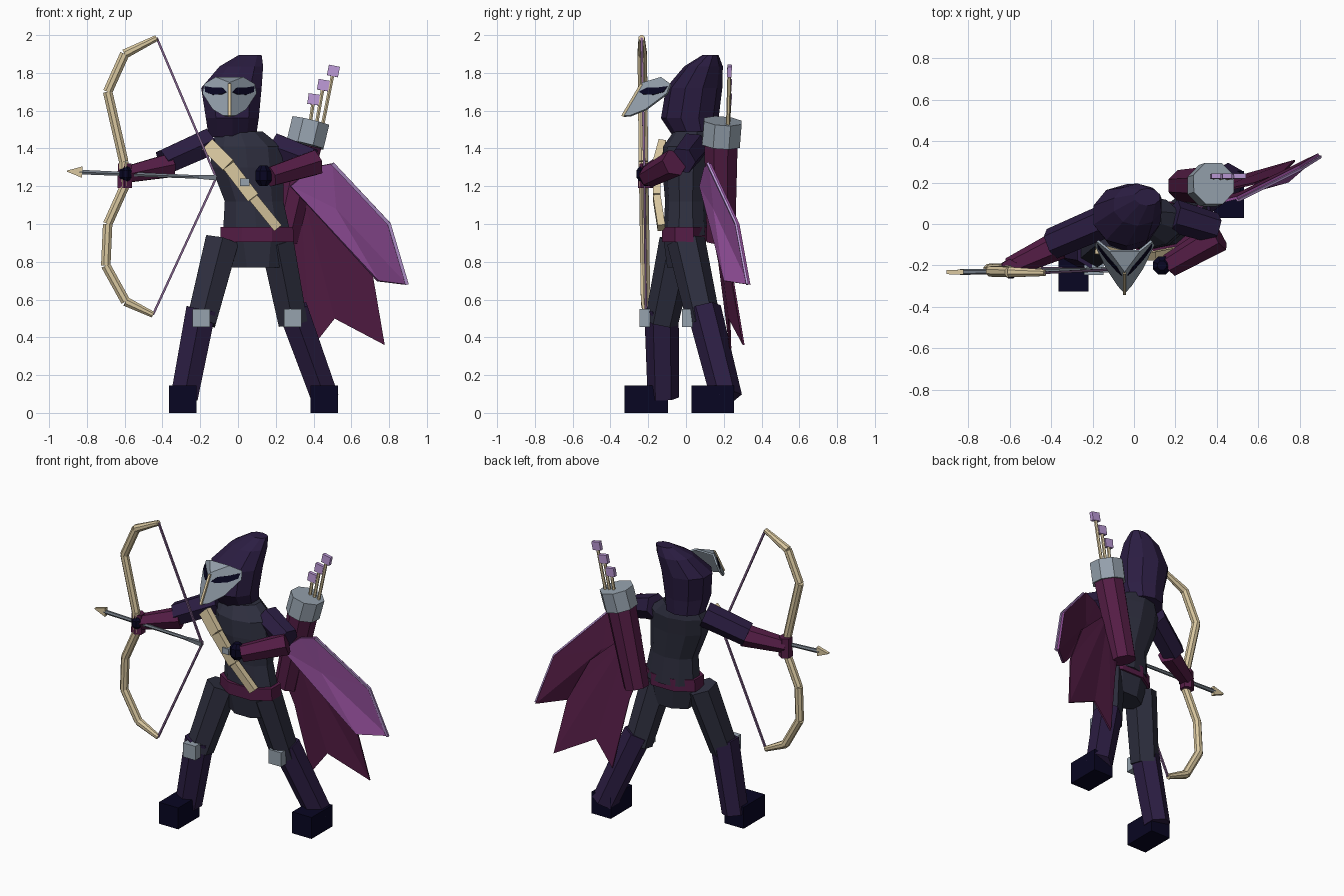
import bpy, bmesh, math
from mathutils import Vector

if "Cube" in bpy.data.objects:
    bpy.data.objects.remove(bpy.data.objects["Cube"])


def material(name, *rgb):
    lin = [((c / 255 + 0.055) / 1.055) ** 2.4 if c > 10 else c / 3294 for c in rgb]
    m = bpy.data.materials.new(name)
    m.use_nodes = True
    m.diffuse_color = (*lin, 1)
    m.node_tree.nodes["Principled BSDF"].inputs["Base Color"].default_value = (*lin, 1)
    return m


violet = material("dark violet cloth", 43, 29, 66)
charcoal = material("charcoal cloth", 46, 47, 63)
maroon = material("maroon cloth", 85, 29, 70)
lining = material("purple lining", 146, 78, 153)
lavender = material("lavender", 188, 153, 214)
tan = material("tan wood", 218, 200, 160)
silver = material("silver", 150, 162, 174)
steel = material("dark steel", 114, 122, 132)
cord = material("bow cord", 128, 96, 138)
navy = material("navy black", 8, 6, 34)


def add_mesh(name, verts, faces, *mats):
    me = bpy.data.meshes.new(name)
    bm = bmesh.new()
    vs = [bm.verts.new(v) for v in verts]
    for f in faces:
        bm.faces.new([vs[i] for i in f])
    bmesh.ops.recalc_face_normals(bm, faces=bm.faces)
    bm.to_mesh(me)
    bm.free()
    for m in mats:
        me.materials.append(m)
    ob = bpy.data.objects.new(name, me)
    bpy.context.collection.objects.link(ob)
    return ob


def loft(name, mat, n, rings, axis=None):
    """Skin n-sided rings (centre, half width, half depth) along a path."""
    pts = [Vector(r[0]) for r in rings]
    verts, faces, last = [], [], len(rings) - 1
    for i, (_, rx, ry) in enumerate(rings):
        d = Vector(axis) if axis else (pts[min(i + 1, last)] - pts[max(i - 1, 0)]).normalized()
        side = d.cross(Vector((0, -1, 0))).normalized()
        front = side.cross(d)
        for k in range(n):
            a = math.tau * (k + 0.5) / n
            s = 1 / math.cos(math.pi / n)
            verts.append(pts[i] + side * rx * s * math.cos(a) + front * ry * s * math.sin(a))
    for i in range(last):
        for k in range(n):
            j = (k + 1) % n
            faces.append((i * n + k, i * n + j, i * n + n + j, i * n + n + k))
    faces += [range(n), range(last * n, last * n + n)]
    return add_mesh(name, verts, faces, mat)


def limb(name, mat, a, b, r1, r2, n=6):
    return loft(name, mat, n, [(a, r1, r1), (b, r2, r2)])


def block(name, mat, x, y, z):
    """Box from three (low, high) ranges."""
    cx, cy = sum(x) / 2, sum(y) / 2
    w, d = (x[1] - x[0]) / 2, (y[1] - y[0]) / 2
    return loft(name, mat, 4, [((cx, cy, h), w, d) for h in z], (0, 0, 1))


UP = (0, 0, 1)

# Body and hood
loft("torso", charcoal, 10, [((.10, 0, .94), .18, .115), ((.085, 0, 1.12), .155, .105),
     ((.05, 0, 1.30), .19, .12), ((.04, .01, 1.41), .19, .125), ((.01, .03, 1.49), .12, .09)], UP)
loft("hips", charcoal, 8, [((.105, -.01, .77), .14, .09), ((.10, -.01, .93), .18, .11)], UP)
loft("belt", maroon, 8, [((.10, -.01, .905), .195, .118), ((.10, -.01, .985), .192, .118)], UP)
loft("hood", violet, 10, [((-.03, .05, 1.46), .125, .11), ((-.03, .02, 1.56), .14, .145),
     ((-.035, .043, 1.72), .16, .142), ((.018, .093, 1.835), .115, .097),
     ((.065, .13, 1.895), .06, .04)], UP)

# Beaked mask, folded along the nose ridge, with a sloping forehead
NOSE = -.045


def mask_point(dx, z, lift=0.0):
    return (NOSE + dx, -.254 + 1.15 * abs(dx) + .59 * (z - 1.70) - lift, z)


half = [(.07, 1.775), (.13, 1.74), (.14, 1.69), (.085, 1.605), (.03, 1.572)]
mask_verts = [mask_point(0, 1.745), mask_point(0, 1.57)]
for s in (1, -1):
    mask_verts += [mask_point(s * x, z) for x, z in half]
mask = add_mesh("mask", mask_verts,
                [(0, 2, 3, 4, 5, 6, 1), (1, 11, 10, 9, 8, 7, 0), (0, 7, 2)], silver)
mod = mask.modifiers.new("thickness", "SOLIDIFY")
mod.thickness, mod.offset = .012, 0
for s, side in ((1, "left"), (-1, "right")):
    slit = [(.016, 1.7), (.04, 1.722), (.085, 1.722), (.132, 1.73), (.13, 1.7), (.09, 1.685), (.04, 1.688)]
    eye = add_mesh(side + "_eye", [mask_point(s * x, z, .014) for x, z in slit], [range(7)], navy)
    eye.modifiers.new("thickness", "SOLIDIFY").thickness = .006
loft("mask_ridge", tan, 4, [(mask_point(0, 1.74, .005), .007, .008),
                            (mask_point(0, 1.57, .005), .007, .008)])

# Legs: hip, knee and ankle for each side
legs = {"right": ((-.085, -.04, .91), (-.195, -.13, .52), (-.285, -.12, .08)),
        "left": ((.205, 0, .91), (.29, .095, .52), (.46, .215, .08))}
for side, (hip, knee, ankle) in legs.items():
    limb(side + "_thigh", charcoal, hip, Vector(knee) - Vector((0, 0, .04)), .088, .077)
    limb(side + "_shin", violet, Vector(knee) + Vector((0, 0, .03)), ankle, .079, .072)
    x, y, z = knee
    block(side + "_knee_pad", silver, (x - .047, x + .047), (y - .115, y - .06), (.455, .55))
block("right_boot", navy, (-.365, -.22), (-.325, -.095), (0, .145))
block("left_boot", navy, (.385, .53), (.03, .255), (0, .145))

# Arms
limb("right_upper_arm", violet, (-.15, .01, 1.435), (-.395, -.095, 1.325), .07, .066)
limb("right_forearm", maroon, (-.36, -.10, 1.31), (-.6, -.21, 1.26), .062, .042)
limb("right_cuff", maroon, (-.6, -.21, 1.19), (-.6, -.21, 1.32), .038, .036)
limb("left_upper_arm", violet, (.19, .04, 1.41), (.39, -.02, 1.335), .07, .064)
limb("left_forearm", maroon, (.41, -.06, 1.325), (.17, -.20, 1.25), .064, .05)
for side, r, (x, y, z) in (("right", .032, (-.595, -.23, 1.265)), ("left", .043, (.135, -.20, 1.255))):
    loft(side + "_hand", navy, 8, [((x, y, z - r * 1.25), r / 2, r / 2), ((x, y, z - r * .6), r, r),
         ((x, y, z + r * .6), r, r), ((x, y, z + r * 1.25), r / 2, r / 2)], UP)

# Chest strap in three overlapping pieces, with a buckle
strap = [(-.16, -.125, 1.42), (-.05, -.155, 1.31), (.08, -.155, 1.14), (.21, -.13, .98)]
for i, w in enumerate((.038, .034, .025)):
    loft("strap_piece", tan, 4, [(strap[i], w, .02), (strap[i + 1], w, .02)])
block("strap_buckle", silver, (.01, .06), (-.185, -.15), (1.2, 1.24))

# Bow, cord and nocked arrow
bow = [(-.43, 1.985), (-.60, 1.90), (-.69, 1.70), (-.605, 1.33), (-.6, 1.2),
       (-.69, 1.0), (-.70, .78), (-.595, .59), (-.45, .52)]
for i, ((x, z), (x2, z2)) in enumerate(zip(bow, bow[1:])):
    y, y2 = -.235 + .003 * i, -.232 + .003 * i
    r, r2 = (.016 if k in (0, 8) else .025 for k in (i, i + 1))
    limb("bow_section", tan, (x, y, z), (x2, y2, z2), r, r2, 8)
nock = (-.115, -.22, 1.245)
limb("upper_cord", cord, (-.43, -.235, 1.985), nock, .006, .006, 4)
limb("lower_cord", cord, (-.45, -.212, .52), nock, .006, .006, 4)
limb("arrow_shaft", steel, (-.84, -.232, 1.275), nock, .012, .009)
limb("arrow_nock", steel, (-.23, -.222, 1.25), nock, .009, .014, 4)
loft("arrow_head", tan, 4, [((-.905, -.232, 1.28), .003, .01), ((-.825, -.232, 1.275), .03, .012)])

# Quiver with spare arrows
base, neck, rim = Vector((.24, .185, .91)), Vector((.355, .185, 1.42)), Vector((.385, .195, 1.545))
limb("quiver", maroon, base, neck, .075, .088, 8)
limb("quiver_rim", silver, neck, rim, .1, .1, 8)
for x, z in ((.40, 1.66), (.452, 1.735), (.505, 1.81)):
    top, low = Vector((x, .23, z)), Vector((x * .6 + .13, .22, 1.45))
    d = (top - low).normalized()
    limb("spare_arrow", tan, low, top, .009, .009)
    loft("fletching", lavender, 4, [(top - d * .028, .03, .012), (top + d * .028, .03, .012)])

# Cape: lined and hemmed upper fold, plain lower fold, each a fan of facets
upper = [(.52, .145, 1.08), (.28, .07, 1.20), (.40, .095, 1.30), (.50, .12, 1.32),
         (.80, .27, 1.0), (.895, .33, .68), (.745, .2, .70)]
fold = add_mesh("cape_upper_fold", upper,
                [(0, i, i % 6 + 1) for i in range(1, 7)], lining, maroon)
if fold.data.polygons[2].normal.y > 0:
    fold.data.flip_normals()
mod = fold.modifiers.new("thickness", "SOLIDIFY")
mod.thickness, mod.material_offset = .014, 1
loft("cape_hem", lavender, 4, [((x, y - .006, z), .009, .006) for x, y, z in upper[3:6]])
lower = [(.32, .14, 1.24), (.24, .14, 1.0), (.30, .18, .8), (.385, .24, .34), (.51, .235, .50),
         (.775, .31, .36), (.715, .25, .72), (.58, .2, 1.0)]
fold = add_mesh("cape_lower_fold", lower, [(0, i, i + 1) for i in range(1, 7)], maroon)
fold.modifiers.new("thickness", "SOLIDIFY").thickness = .01
